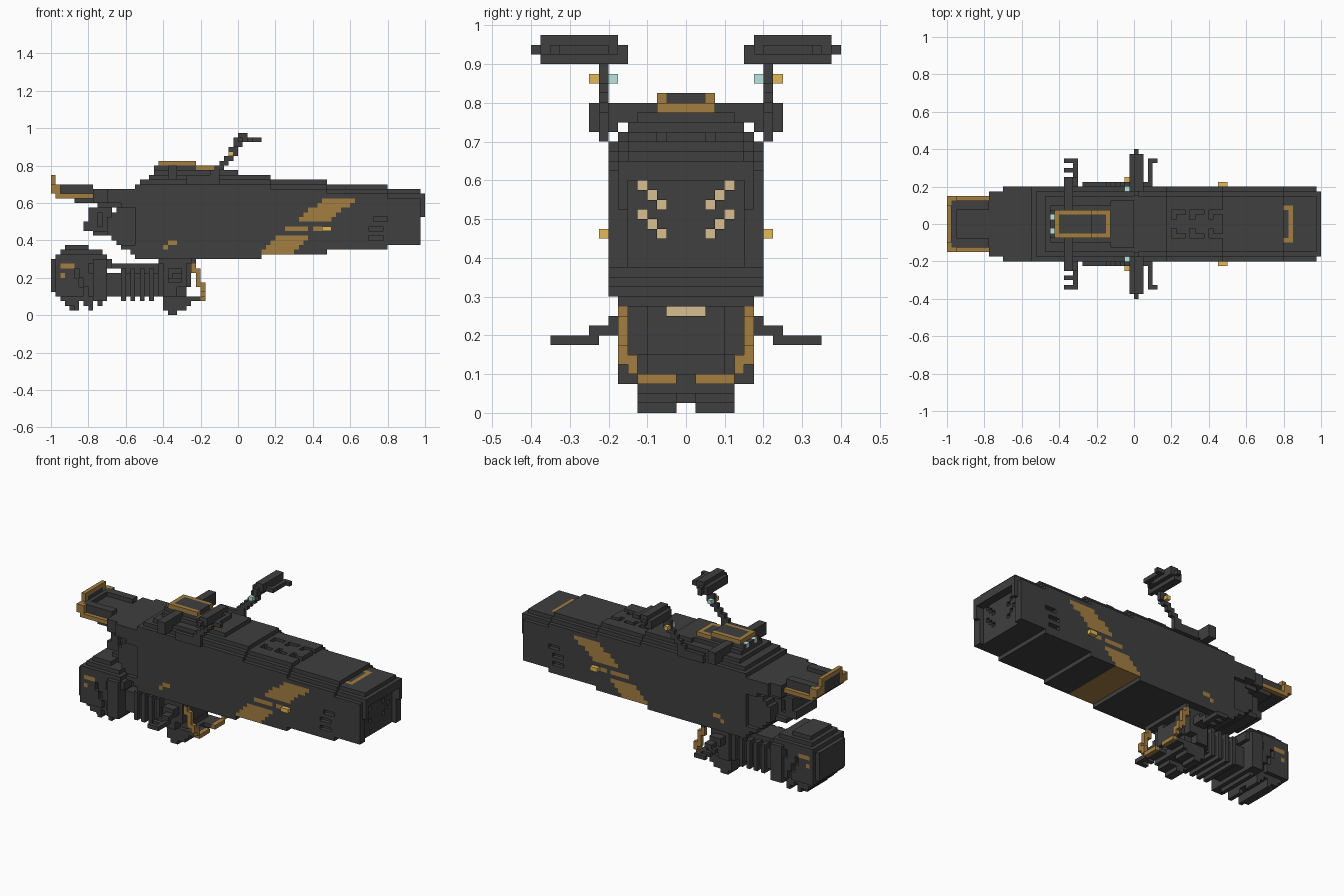
import bpy, bmesh

if "Cube" in bpy.data.objects:
    bpy.data.objects.remove(bpy.data.objects["Cube"])

U = 0.025  # size of one block

def material(name, r, g, b):
    m = bpy.data.materials.new(name)
    m.diffuse_color = (r, g, b, 1)
    m.use_nodes = True
    m.node_tree.nodes["Principled BSDF"].inputs["Base Color"].default_value = m.diffuse_color
    return m

MATS = [material("charcoal", 0.05, 0.05, 0.05), material("bronze", 0.37, 0.21, 0.054),
        material("gold", 0.78, 0.48, 0.1), material("cream", 0.68, 0.52, 0.28),
        material("pale_blue", 0.5, 0.79, 0.75)]
DARK, BRONZE, GOLD, CREAM, BLUE = range(5)

class Part:
    """A block part mirrored in y; boxes are given in block units with y >= 0."""
    def __init__(self, name):
        self.name, self.cells = name, {}

    def each(self, x0, x1, y0, y1, z0, z1):
        return [(i, j, k) for i in range(x0, x1) for j in range(y0, y1) for k in range(z0, z1)]

    def add(self, *b, c=DARK):
        for p in self.each(*b):
            self.cells[p] = c

    def cut(self, *b):
        for p in self.each(*b):
            self.cells.pop(p, None)

    def paint(self, c, *b):
        for p in self.each(*b):
            if p in self.cells:
                self.cells[p] = c

    def build(self):
        full = dict(self.cells)
        full.update({(i, -1 - j, k): c for (i, j, k), c in self.cells.items()})
        bm, verts = bmesh.new(), {}
        def vert(p):
            if p not in verts:
                verts[p] = bm.verts.new([n * U for n in p])
            return verts[p]
        for p, c in full.items():
            for axis in range(3):
                u, v = (axis + 1) % 3, (axis + 2) % 3
                for side in (0, 1):
                    q = list(p)
                    q[axis] += 2 * side - 1
                    if tuple(q) in full:
                        continue
                    ring = []
                    for du, dv in ((0, 0), (1, 0), (1, 1), (0, 1)):
                        w = list(p)
                        w[axis] += side
                        w[u] += du
                        w[v] += dv
                        ring.append(vert(tuple(w)))
                    f = bm.faces.new(ring if side else ring[::-1])
                    f.material_index = c
        bmesh.ops.dissolve_limit(bm, angle_limit=0.01, verts=bm.verts[:], edges=bm.edges[:],
                                 delimit={'MATERIAL'})
        me = bpy.data.meshes.new(self.name)
        bm.to_mesh(me)
        bm.free()
        for m in MATS:
            me.materials.append(m)
        bpy.context.collection.objects.link(bpy.data.objects.new(self.name, me))

# Main hull: telescoping sections that step in toward the nose, with stepped roof edges
h = Part("hull")
for x0, x1, z0, z1 in ((-22, 7, 12, 30), (5, 19, 13, 29), (19, 32, 14, 28), (32, 39, 15, 27)):
    h.add(x0, x1, 0, 8, z0, z1 - 2)
    h.add(x0, x1, 0, 7, z1 - 2, z1 - 1)
    h.add(x0, x1, 0, 6, z1 - 1, z1)
h.cut(5, 7, 0, 8, 12, 13)
h.add(39, 40, 0, 7, 21, 26)
# stepped rear of the hull
for n, x in enumerate((-23, -25, -26, -27, -28, -28, -28, -28, -27, -26, -25, -24)):
    h.add(x, -22, 0, 8 if x > -26 else 7, 13 + n, 14 + n)
h.add(-24, -22, 0, 8, 25, 27)
h.cut(-22, -21, 0, 8, 28, 30)
h.cut(-21, -19, 0, 8, 29, 30)
# roof panel grooves
for x in (8, 12, 16):
    h.cut(x, x + 1, 1, 3, 28, 29)
    h.cut(x, x + 3, 2, 3, 28, 29)
# side vents
h.cut(29, 32, 7, 8, 20, 21)
h.cut(28, 31, 7, 8, 18, 19)
h.cut(28, 31, 7, 8, 16, 17)
# slanted bronze stripe, carried across the belly
for z in range(13, 25):
    x = 5 + round((z - 13) * 1.15)
    if z < 17 or z > 19:
        h.paint(BRONZE, x, x + 7, 0 if z == 13 else 7, 8, z, z + 1)
h.paint(BRONZE, 10, 15, 7, 8, 18, 19)
h.paint(BRONZE, 16, 18, 7, 8, 18, 19)
h.add(18, 20, 8, 9, 18, 19, c=GOLD)
# bronze bracket on the nose roof
h.paint(BRONZE, 33, 34, 0, 4, 26, 27)
h.paint(BRONZE, 32, 33, 3, 4, 26, 27)
# small marks on the flank
h.paint(BRONZE, -15, -13, 7, 8, 15, 16)
h.paint(BRONZE, -16, -15, 7, 8, 14, 15)
# nose recess with diagonal lamp slots
h.cut(38, 40, 0, 6, 15, 24)
for z in (18, 21):
    for n in range(3):
        h.cut(36, 38, 2 + n, 3 + n, z + n, z + n + 1)
        h.paint(CREAM, 35, 36, 2 + n, 3 + n, z + n, z + n + 1)
h.build()

# Dashboard with bronze frame and rear dials
d = Part("dashboard")
d.add(-18, -5, 0, 4, 30, 31)
d.add(-18, -5, 0, 3, 31, 32)
d.add(-17, -9, 0, 3, 32, 33, c=BRONZE)
d.add(-16, -9, 0, 2, 32, 33)
d.add(-9, -5, 0, 3, 31, 32, c=BRONZE)
d.add(-9, -6, 0, 2, 31, 32)
d.paint(BLUE, -18, -17, 1, 2, 31, 32)
d.add(-15, -13, 3, 10, 30, 32)
d.add(-15, -13, 7, 10, 29, 30)
d.add(-5, 0, 0, 5, 30, 31)
d.build()

# Handlebar: side rails, rising arms, grips, levers
b = Part("handlebar")
b.add(-11, -4, 8, 9, 28, 30)
for n in range(7):
    x = -6 + round(n * 0.9)
    b.add(x, x + 2, 8, 9, 30 + n, 31 + n)
b.add(-2, -1, 9, 10, 34, 35, c=GOLD)
b.add(-2, -1, 7, 8, 34, 35, c=BLUE)
b.add(-1, 2, 7, 15, 37, 38)
b.add(-1, 1, 7, 15, 36, 37)
b.add(0, 2, 7, 15, 38, 39)
b.add(0, 1, 6, 7, 36, 38)
b.add(0, 1, 15, 16, 37, 38)
b.add(2, 3, 8, 9, 37, 38)
b.add(3, 4, 8, 14, 37, 38)
b.add(4, 5, 13, 14, 37, 38)
b.build()

# Saddle with slim raised backrest and bronze side rails
s = Part("saddle")
s.add(-39, -31, 0, 5, 25, 28)
s.add(-38, -31, 5, 6, 25, 26, c=BRONZE)
s.add(-35, -28, 0, 5, 24, 25)
s.add(-31, -28, 0, 7, 24, 27)
s.add(-28, -24, 0, 8, 24, 27)
s.add(-30, -24, 0, 6, 23, 24)
s.cut(-38, -31, 0, 3, 27, 28)
s.add(-40, -39, 0, 4, 26, 30)
s.paint(BRONZE, -40, -39, 0, 4, 29, 30)
s.paint(BRONZE, -40, -39, 3, 4, 26, 30)
s.add(-40, -39, 4, 6, 26, 28, c=BRONZE)
s.add(-39, -38, 5, 6, 25, 28, c=BRONZE)
s.build()

# Mount under the saddle
m = Part("saddle_mount")
m.add(-33, -27, 0, 4, 18, 20)
m.add(-31, -27, 0, 5, 17, 18)
m.add(-32, -27, 0, 4, 20, 23)
m.cut(-30, -29, 3, 4, 19, 22)
m.build()

# Rear thruster pod: one rounded row per block of height, narrowing to the rear
p = Part("thruster_pod")
rows = ((-36, -34), (-37, -29), (-38, -28), (-39, -28), (-40, -28), (-40, -28), (-40, -28),
        (-40, -28), (-40, -28), (-40, -27), (-40, -27), (-39, -28), (-38, -29), (-37, -32))
for n, (x0, x1) in enumerate(rows):
    z = n + 1
    p.add(x0, x1, 0, 4 if z in (1, 14) else 5 if z in (2, 3, 13) else 6, z, z + 1)
p.add(-31, -28, 5, 7, 3, 12)
p.cut(-40, -39, 5, 6, 1, 15)
for x, z in ((-34, 6), (-32, 9), (-33, 4), (-35, 8)):  # surface pits
    p.cut(x, x + 1, 5, 6, z, z + 2)
for x in (-35, -32):  # underside cooling fins
    p.add(x, x + 1, 1, 5, 1, 3)
    p.cut(x + 1, x + 2, 0, 6, 1, 3)
p.paint(BRONZE, -38, -35, 5, 6, 10, 11)
p.paint(BRONZE, -38, -37, 5, 6, 8, 9)
p.build()

# Ribbed duct between pod and lower housing
r = Part("ribbed_duct")
r.add(-28, -17, 0, 4, 4, 9)
r.add(-28, -17, 0, 3, 9, 11)
for x in range(-25, -17, 2):
    r.add(x, x + 1, 0, 5, 3, 10)
r.cut(-28, -25, 0, 5, 9, 10)
r.build()

# Lower housing with twin feet and recessed front lamp
l = Part("lower_housing")
l.add(-17, -11, 0, 6, 4, 12)
l.add(-16, -10, 0, 5, 2, 4)
l.add(-16, -11, 1, 5, 1, 2)
l.add(-15, -13, 1, 5, 0, 1)
l.add(-11, -10, 0, 4, 6, 12)
l.add(-17, -9, 0, 6, 11, 12)
l.cut(-17, -16, 5, 6, 4, 11)
l.cut(-13, -11, 4, 6, 4, 6)
l.cut(-12, -10, 0, 2, 10, 11)
l.paint(CREAM, -13, -12, 0, 2, 10, 11)
l.add(-15, -12, 6, 8, 8, 10)
l.build()

# Bronze guard loop, leaning forward toward the bottom
g = Part("front_guard")
g.add(-10, -9, 6, 7, 9, 11, c=BRONZE)
g.add(-10, -9, 6, 7, 11, 12)
g.add(-9, -8, 6, 7, 6, 10, c=BRONZE)
g.add(-8, -7, 6, 7, 5, 7, c=BRONZE)
g.add(-8, -7, 5, 6, 4, 6, c=BRONZE)
g.add(-8, -7, 1, 5, 3, 4, c=BRONZE)
g.add(-10, -8, 1, 5, 3, 4)
g.build()

# Foot pegs with grip teeth
f = Part("foot_pegs")
f.add(-14, -12, 8, 10, 8, 9)
f.add(-13, -12, 10, 14, 7, 8)
f.add(-14, -12, 9, 10, 7, 8)
for y in (9, 11, 13):
    f.add(-15, -13, y, y + 1, 7, 8)
f.build()
